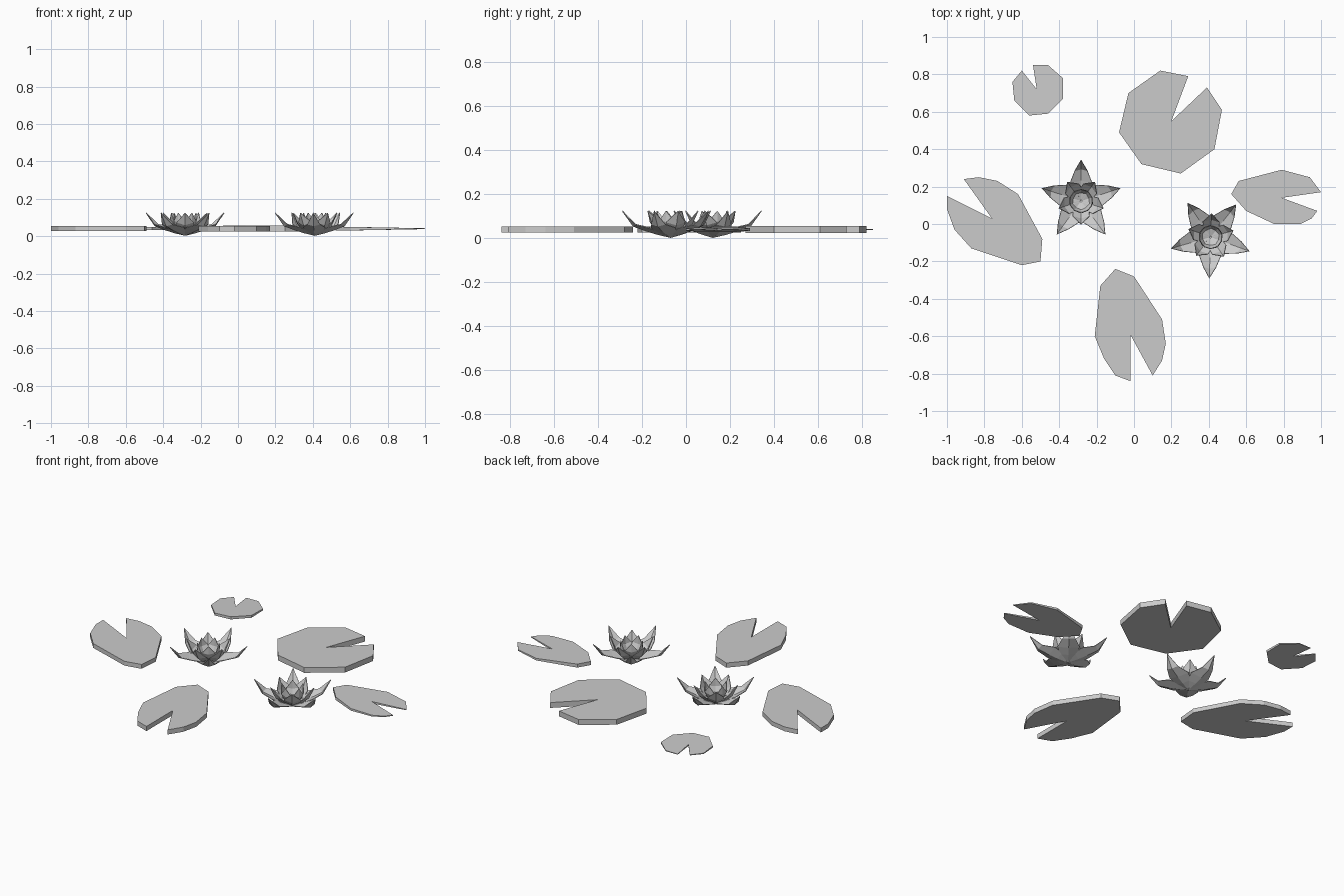
import bpy
import bmesh
from math import cos, sin, radians
from mathutils import Vector

cube = bpy.data.objects.get("Cube")
if cube:
    bpy.data.objects.remove(cube, do_unlink=True)

grey = bpy.data.materials.new("plain grey")
grey.use_nodes = True
colour = (0.6, 0.6, 0.6, 1)
grey.diffuse_color = colour
grey.node_tree.nodes["Principled BSDF"].inputs["Base Color"].default_value = colour


def finish(bm, name):
    """Turn a bmesh into a flat shaded grey object."""
    bmesh.ops.recalc_face_normals(bm, faces=bm.faces)
    mesh = bpy.data.meshes.new(name)
    bm.to_mesh(mesh)
    bm.free()
    mesh.materials.append(grey)
    obj = bpy.data.objects.new(name, mesh)
    bpy.context.collection.objects.link(obj)
    return obj


def lily_pad(name, outline, thickness, taper, middle=0.04):
    """Notched slab; the last outline point is the notch. Taper thins the notch side."""
    notch = Vector(outline[-1])
    lips = (Vector(outline[0]) + Vector(outline[-2])) / 2
    axis = (lips - notch).normalized()
    along = [(Vector(p) - notch).dot(axis) for p in outline]
    low, high = min(along), max(along)
    bm = bmesh.new()
    rings = []
    for side in (-1, 1):
        ring = []
        for (x, y), a in zip(outline, along):
            half = thickness / 2 * (1 - taper * (a - low) / (high - low))
            ring.append(bm.verts.new((x, y, middle + side * half)))
        rings.append(ring)
        bm.faces.new(ring)
    count = len(outline)
    for i in range(count):
        j = (i + 1) % count
        bm.faces.new((rings[0][i], rings[0][j], rings[1][j], rings[1][i]))
    finish(bm, name)


def petal_ring(name, centre, turn, rows, keel):
    """Five creased petals; each row is radius, height, half width, ending in a tip."""
    bm = bmesh.new()
    for k in range(5):
        angle = radians(turn + 72 * k)
        out = Vector((cos(angle), sin(angle), 0))
        across = Vector((-sin(angle), cos(angle), 0))
        base = Vector((centre[0], centre[1], 0))
        previous = None
        for r, z, w in rows:
            mid = base + out * r + Vector((0, 0, z))
            lift = Vector((0, 0, keel * w)) - out * (keel * w)
            if w:
                row = [bm.verts.new(mid + across * w * s + lift * abs(s)) for s in (-1, 0, 1)]
            else:
                row = [bm.verts.new(mid)] * 3
            if previous:
                for i in (0, 1):
                    corners = [previous[i], previous[i + 1], row[i + 1], row[i]]
                    bm.faces.new(list(dict.fromkeys(corners)))
            previous = row
    obj = finish(bm, name)
    shell = obj.modifiers.new("thickness", "SOLIDIFY")
    shell.thickness = 0.004
    shell.offset = 0


# Five floating pads
lily_pad("large_back_pad", [
    (.29, .79), (.14, .82), (-.03, .7), (-.08, .49), (.04, .32), (.25, .27),
    (.43, .4), (.47, .61), (.39, .73), (.2, .55)], .032, 0)
lily_pad("small_back_pad", [
    (-.6, .82), (-.65, .76), (-.64, .66), (-.56, .58), (-.46, .59), (-.38, .67),
    (-.38, .78), (-.46, .85), (-.54, .85), (-.52, .72)], .016, .8)
lily_pad("right_pad", [
    (-.91, .24), (-.83, .25), (-.73, .23), (-.62, .16), (-.49, -.08), (-.5, -.2),
    (-.6, -.22), (-.87, -.13), (-.96, -.03), (-1, .08), (-1, .15), (-.76, .03)], .026, 0)
lily_pad("left_pad", [
    (1, .17), (.94, .25), (.79, .29), (.56, .23), (.52, .16), (.6, .07),
    (.75, 0), (.89, 0), (.95, .03), (.98, .07), (.79, .14)], .022, .8)
lily_pad("front_pad", [
    (-.02, -.84), (-.1, -.81), (-.16, -.72), (-.21, -.6), (-.18, -.33), (-.1, -.24),
    (0, -.28), (.15, -.51), (.17, -.64), (.15, -.73), (.1, -.81), (-.02, -.59)], .028, 0)

# Petal profiles
outer_rows = [(0, .004, .012), (.06, .018, .045), (.11, .033, .06), (.17, .055, .034), (.22, .125, 0)]
middle_rows = [(.01, .015, .015), (.06, .03, .042), (.095, .06, .045), (.125, .125, 0)]
inner_rows = [(.005, .035, .008), (.045, .045, .034), (.06, .075, .034), (.062, .125, 0)]

# Two flowers of three petal rings each
for label, centre, turn in (("back", (-.283, .123), 90), ("front", (.41, -.07), -92)):
    petal_ring(label + "_flower_outer_petals", centre, turn, outer_rows, .25)
    petal_ring(label + "_flower_middle_petals", centre, turn + 36, middle_rows, .3)
    petal_ring(label + "_flower_inner_petals", centre, turn, inner_rows, .2)
